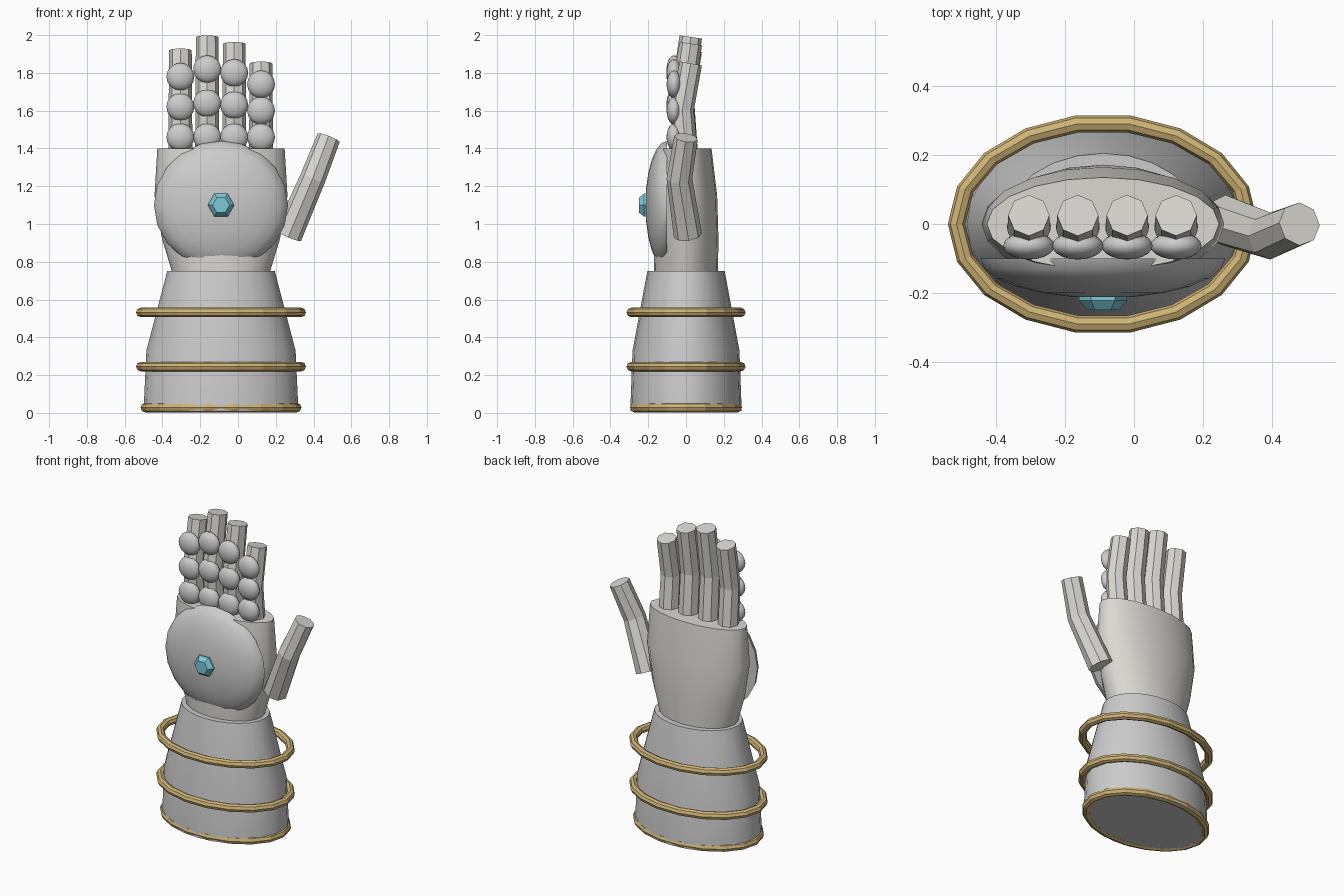
import bpy, bmesh, math
from mathutils import Vector, Matrix

if "Cube" in bpy.data.objects:
    bpy.data.objects.remove(bpy.data.objects["Cube"])

CX = -0.09  # centre line of the arm


def material(name, rgb):
    m = bpy.data.materials.new(name)
    m.diffuse_color = (*rgb, 1)
    m.use_nodes = True
    m.node_tree.nodes["Principled BSDF"].inputs["Base Color"].default_value = m.diffuse_color
    return m


skin = material("warm_grey", (0.70, 0.69, 0.65))
gold = material("gold", (0.62, 0.45, 0.18))
blue = material("pale_blue", (0.20, 0.58, 0.68))


def finish(name, bm, mat=None, smooth=None):
    bmesh.ops.recalc_face_normals(bm, faces=bm.faces)
    me = bpy.data.meshes.new(name)
    bm.to_mesh(me)
    bm.free()
    ob = bpy.data.objects.new(name, me)
    bpy.context.collection.objects.link(ob)
    if mat:
        me.materials.append(mat)
    if smooth:
        bpy.ops.object.select_all(action='DESELECT')
        ob.select_set(True)
        bpy.context.view_layer.objects.active = ob
        bpy.ops.object.shade_smooth_by_angle(angle=math.radians(smooth))
    return ob


def loft(name, rings, mat=None, smooth=None, closed=False):
    """Skin a list of point rings; cap the ends or join them into a loop."""
    bm = bmesh.new()
    vs = [[bm.verts.new(p) for p in r] for r in rings]
    n = len(vs[0])
    pairs = list(zip(vs, vs[1:])) + ([(vs[-1], vs[0])] if closed else [])
    for a, b in pairs:
        for i in range(n):
            j = (i + 1) % n
            bm.faces.new((a[i], a[j], b[j], b[i]))
    if not closed:
        bm.faces.new(vs[0])
        bm.faces.new(vs[-1])
    return finish(name, bm, mat, smooth)


def angles(n):
    return [2 * math.pi * i / n for i in range(n)]


def oval_loft(name, sections, n, mat=None):
    rings = [[(CX + rx * math.cos(a), ry * math.sin(a), z) for a in angles(n)]
             for z, rx, ry in sections]
    return loft(name, rings, mat, 40)


def tube(name, path, radii, mat, n=8):
    pts = [Vector(p) for p in path]
    rings = []
    for i, p in enumerate(pts):
        t = Vector()
        if i > 0:
            t += (p - pts[i - 1]).normalized()
        if i < len(pts) - 1:
            t += (pts[i + 1] - p).normalized()
        t.normalize()
        v = t.cross(Vector((1, 0, 0))).normalized()
        u = v.cross(t)
        rings.append([p + radii[i] * (u * math.cos(a) + v * math.sin(a)) for a in angles(n)])
    return loft(name, rings, mat)


def oval_ring(name, z, rx, ry, r=0.025):
    rings = [[(CX + (rx + r * math.cos(b)) * math.cos(a),
               (ry + r * math.cos(b)) * math.sin(a),
               z + r * math.sin(b)) for b in angles(8)] for a in angles(18)]
    return loft(name, rings, gold, closed=True)


def ellipsoid(name, centre, size, u, v, half=False):
    """Ellipsoid with its pole facing front; half keeps only the front dome."""
    bm = bmesh.new()
    bmesh.ops.create_uvsphere(bm, u_segments=u, v_segments=v, radius=1)
    bmesh.ops.rotate(bm, verts=bm.verts, matrix=Matrix.Rotation(math.pi / 2, 3, 'X'))
    if half:
        bmesh.ops.bisect_plane(bm, geom=bm.verts[:] + bm.edges[:] + bm.faces[:],
                               plane_co=(0, 0, 0), plane_no=(0, 1, 0), clear_outer=True)
        bmesh.ops.holes_fill(bm, edges=[e for e in bm.edges if e.is_boundary])
    bmesh.ops.scale(bm, verts=bm.verts, vec=size)
    bmesh.ops.translate(bm, verts=bm.verts, vec=centre)
    return finish(name, bm, None, 50)


# forearm cuff and its gold bands
oval_loft("cuff", [(0.01, 0.41, 0.295), (0.33, 0.395, 0.283), (0.75, 0.285, 0.205)], 24)
oval_ring("cuff_base_band", 0.028, 0.40, 0.275, 0.026)
oval_ring("cuff_lower_band", 0.245, 0.425, 0.295)
oval_ring("cuff_upper_band", 0.532, 0.425, 0.295)

# palm
oval_loft("palm", [(0.70, 0.245, 0.168), (0.92, 0.312, 0.172),
                   (1.15, 0.352, 0.165), (1.40, 0.337, 0.135)], 20, skin)

# domed plate on the back of the hand
ellipsoid("hand_plate", (CX, -0.10, 1.10), (0.355, 0.115, 0.34), 20, 12, half=True)

# faceted gem on the plate
gem = [[(CX + r * math.cos(a), y, 1.10 + r * math.sin(a)) for a in angles(6)]
       for r, y in ((0.07, -0.19), (0.07, -0.222), (0.045, -0.25))]
loft("gem", gem, blue)

# fingers with three knuckle plates each
for i, (x, tip, top_plate) in enumerate([(-0.305, 1.92, 1.78), (-0.163, 1.99, 1.82),
                                         (-0.02, 1.955, 1.80), (0.122, 1.85, 1.74)]):
    base = 1.36
    mid = base + 0.5 * (tip - base)
    tube(f"finger_{i + 1}", [(x, 0.0, base), (x, -0.02, mid), (x, 0.025, tip)],
         (0.064, 0.062, 0.06), skin)
    for k in range(3):
        z = 1.46 + (top_plate - 1.46) * k / 2
        ellipsoid(f"knuckle_plate_{i + 1}_{k + 1}", (x, -0.063, z), (0.074, 0.04, 0.073), 16, 10)

# thumb
tube("thumb", [(0.265, 0.01, 0.94), (0.395, -0.035, 1.24), (0.48, 0.0, 1.457)],
     (0.075, 0.068, 0.063), skin)
